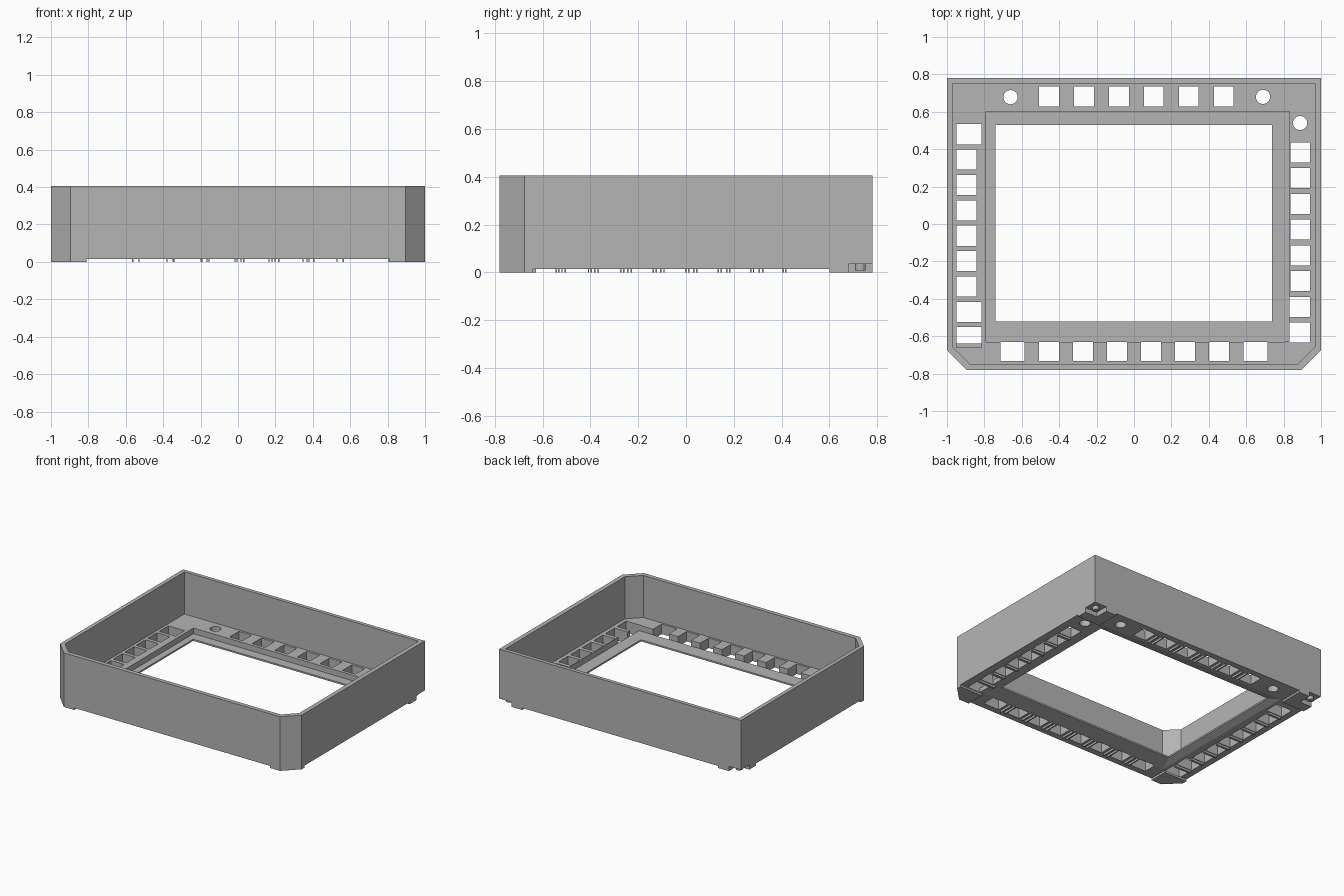
import bpy, bmesh, math

if "Cube" in bpy.data.objects:
    bpy.data.objects.remove(bpy.data.objects["Cube"])

grey = bpy.data.materials.new("grey")
grey.diffuse_color = (0.46, 0.46, 0.46, 1)
grey.use_nodes = True
grey.node_tree.nodes["Principled BSDF"].inputs["Base Color"].default_value = grey.diffuse_color


def finish(name, bm):
    bmesh.ops.recalc_face_normals(bm, faces=bm.faces[:])
    me = bpy.data.meshes.new(name)
    bm.to_mesh(me)
    bm.free()
    me.materials.append(grey)
    ob = bpy.data.objects.new(name, me)
    bpy.context.collection.objects.link(ob)
    return ob


def ring(name, loops, closed):
    """Bridge successive (points, z) loops; close the section or cap the ends."""
    bm = bmesh.new()
    rows = [[bm.verts.new((x, y, z)) for x, y in pts] for pts, z in loops]
    n = len(rows[0])
    pairs = list(zip(rows, rows[1:] + rows[:1])) if closed else list(zip(rows, rows[1:]))
    for a, b in pairs:
        for i in range(n):
            j = (i + 1) % n
            bm.faces.new((a[i], a[j], b[j], b[i]))
    if not closed:
        bm.faces.new(rows[0])
        bm.faces.new(rows[-1])
    return finish(name, bm)


def add_box(bm, x0, x1, y0, y1, z0, z1):
    r = bmesh.ops.create_cube(bm, size=1)
    for v in r["verts"]:
        v.co = ((x0 + x1) / 2 + v.co.x * (x1 - x0),
                (y0 + y1) / 2 + v.co.y * (y1 - y0),
                (z0 + z1) / 2 + v.co.z * (z1 - z0))


def add_cyl(bm, x, y, r, z0, z1, n=24):
    c = bmesh.ops.create_cone(bm, cap_ends=True, segments=n, radius1=r, radius2=r, depth=z1 - z0)
    bmesh.ops.translate(bm, verts=c["verts"], vec=(x, y, (z0 + z1) / 2))


def cut(ob, cutter):
    m = ob.modifiers.new("cut", 'BOOLEAN')
    m.operation, m.solver, m.object = 'DIFFERENCE', 'EXACT', cutter
    cutter.hide_render = True
    cutter.hide_viewport = True
    cutter.display_type = 'WIRE'


def rect(x0, x1, y0, y1):
    return [(x0, y0), (x1, y0), (x1, y1), (x0, y1)]


def outline(x0, x1, y0, y1, c):
    """Rectangle with both front corners clipped."""
    return [(x0 + c, y0), (x1 - c, y0), (x1, y0 + c), (x1, y1), (x0, y1), (x0, y0 + c)]


BOT, FLOOR, TOP = 0.015, 0.09, 0.405
outer = outline(-1, 1, -0.78, 0.78, 0.105)
inner = outline(-0.97, 0.967, -0.748, 0.752, 0.09)
recess = rect(-0.79, 0.832, -0.632, 0.602)
opening = rect(-0.74, 0.737, -0.52, 0.528)

# Outer wall and floor border
wall = ring("wall", [(outer, BOT), (outer, TOP), (inner, TOP), (inner, BOT)], True)
floor = ring("floor", [(inner, BOT), (inner, FLOOR)], False)

# Stepped lip around the screen opening, bevelled below
ring("screen_lip", [(recess, BOT), (opening, 0.036), (opening, 0.048), (recess, 0.048)], True)

# Button slots as (x0, x1, y0, y1)
rear = [(x - 0.053, x + 0.053, 0.627, 0.735) for x in (-0.455, -0.268, -0.081, 0.106, 0.293, 0.48)]
front = [(x - w, x + w, -0.733, -0.627) for x, w in
         ((-0.65, 0.065), (-0.455, 0.053), (-0.273, 0.053), (-0.091, 0.053),
          (0.091, 0.053), (0.273, 0.053), (0.455, 0.053), (0.65, 0.065))]
left = []
for i in range(9):
    y = 0.48 - i * 0.1357
    left.append((-0.95, -0.815 if i in (0, 7, 8) else -0.842, y - 0.054, y + 0.054))
right = []
for i in range(8):
    y = 0.383 - i * 0.1377
    right.append((0.805 if i > 5 else 0.836, 0.94, y - 0.054, y + 0.054))

bm = bmesh.new()
for s in rear + front + left + right:
    add_box(bm, *s, -0.1, 0.3)
for x, y in ((-0.66, 0.678), (0.69, 0.68), (0.888, 0.54)):
    add_cyl(bm, x, y, 0.038, -0.1, 0.3)
slots = finish("slot_cutter", bm)
bm = bmesh.new()
add_box(bm, -0.79, 0.832, -0.632, 0.602, -0.1, 0.3)
cut(floor, finish("recess_cutter", bm))
cut(floor, slots)

# Notches under the rear corners
bm = bmesh.new()
for s in (-1, 1):
    add_box(bm, *sorted((s * 0.9, s * 1.1)), 0.68, 0.9, -0.1, 0.035)
notch = finish("notch_cutter", bm)
cut(wall, notch)
cut(floor, notch)

# Screws in the rear notches
bm = bmesh.new()
for s in (-1, 1):
    add_cyl(bm, s * 0.95, 0.73, 0.022, 0.008, 0.05, 12)
finish("corner_screws", bm)

# Thin corner pads under the floor
for s in (-1, 1):
    tag = "left" if s < 0 else "right"
    p = [(0.895, -0.78), (1, -0.675), (1, -0.64), (0.81, -0.64), (0.81, -0.78)]
    ring("front_pad_" + tag, [([(s * x, y) for x, y in p], 0), ([(s * x, y) for x, y in p], BOT)], False)
    p = [(1, 0.6), (1, 0.68), (0.9, 0.68), (0.9, 0.78), (0.81, 0.78), (0.81, 0.6)]
    ring("rear_pad_" + tag, [([(s * x, y) for x, y in p], 0), ([(s * x, y) for x, y in p], BOT)], False)

# Paired thin ribs under the bars between slots
bm = bmesh.new()
for row in (rear, front):
    for a, b in zip(row, row[1:]):
        for x in (a[1] + 0.022, b[0] - 0.022):
            add_box(bm, x - 0.003, x + 0.003, a[2], a[3], 0, BOT + 0.004)
for col in (left, right):
    for a, b in zip(col, col[1:]):
        for y in (a[2] - 0.008, b[3] + 0.008):
            add_box(bm, max(a[0], b[0]), min(a[1], b[1]), y - 0.003, y + 0.003, 0, BOT + 0.004)
finish("slot_ribs", bm)
